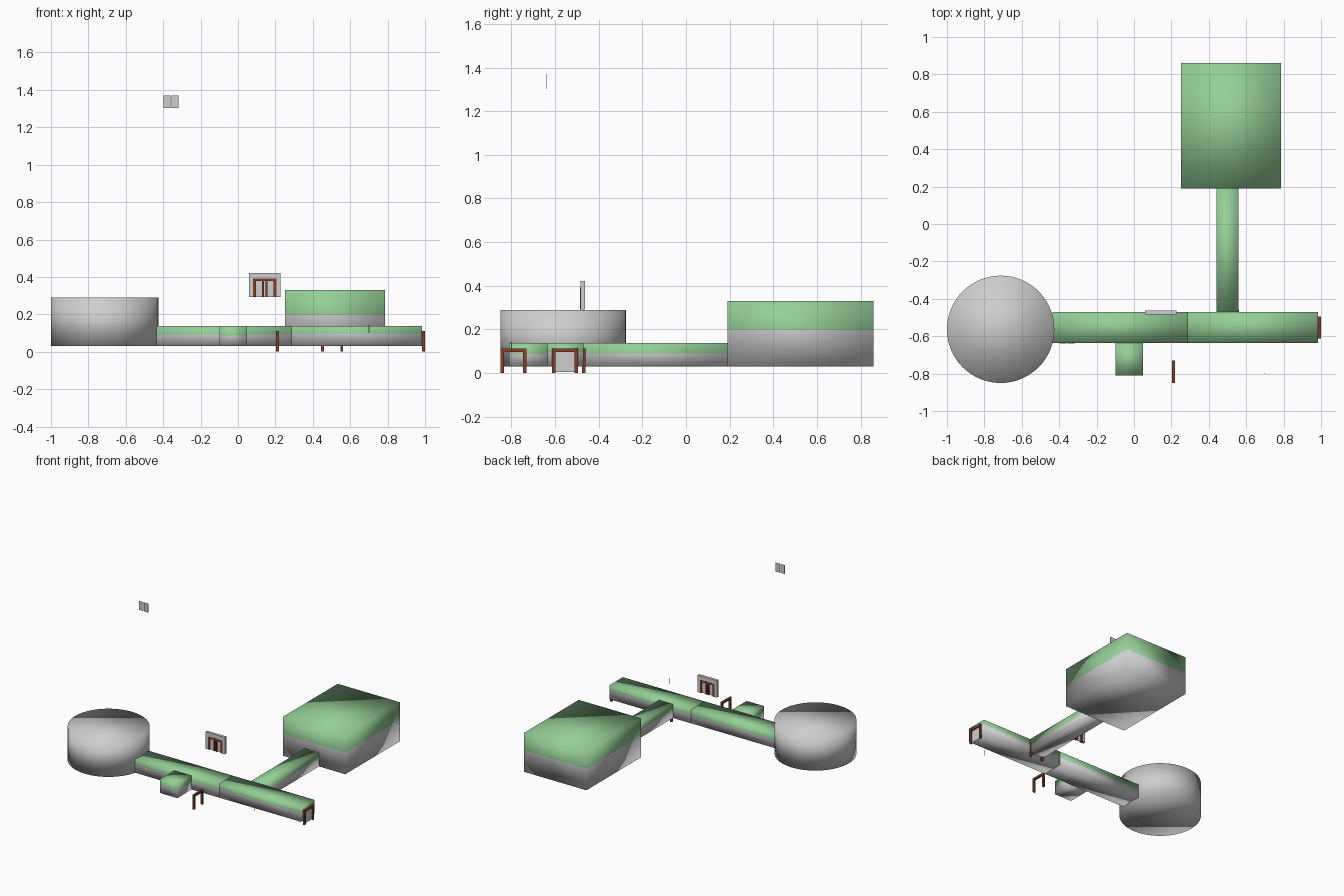
import bpy, bmesh, math
from mathutils import Vector

if "Cube" in bpy.data.objects:
    bpy.data.objects.remove(bpy.data.objects["Cube"])


def material(name, col):
    m = bpy.data.materials.new(name)
    m.diffuse_color = (*col, 1)
    m.use_nodes = True
    m.node_tree.nodes["Principled BSDF"].inputs["Base Color"].default_value = m.diffuse_color
    return m


GREY = material("plain grey", (0.62, 0.62, 0.62))
GREEN = material("pale green", (0.30, 0.62, 0.31))
BROWN = material("red brown wood", (0.24, 0.05, 0.018))


def finish(name, bm, mats, smooth=False):
    bmesh.ops.recalc_face_normals(bm, faces=bm.faces)
    me = bpy.data.meshes.new(name)
    for f in bm.faces:
        f.smooth = smooth
    bm.to_mesh(me)
    bm.free()
    for m in mats:
        me.materials.append(m)
    ob = bpy.data.objects.new(name, me)
    bpy.context.collection.objects.link(ob)
    return ob


def add_box(bm, lo, hi, mat=0):
    r = bmesh.ops.create_cube(bm, size=1)
    for v in r["verts"]:
        v.co = Vector([lo[i] + (v.co[i] + 0.5) * (hi[i] - lo[i]) for i in range(3)])
        for f in v.link_faces:
            f.material_index = mat


# Room shell: grey lower walls, green upper walls and ceiling
def room(name, x0, x1, y0, y1, z0, z1, split):
    bm = bmesh.new()
    add_box(bm, (x0, y0, z0), (x1, y1, z1))
    bmesh.ops.bisect_plane(bm, geom=bm.verts[:] + bm.edges[:] + bm.faces[:],
                           plane_co=(0, 0, split), plane_no=(0, 0, 1))
    for f in bm.faces:
        f.material_index = int(f.calc_center_median().z > split)
    finish(name, bm, [GREY, GREEN], True)


room("corridor_left", -0.435, 0.285, -0.635, -0.47, 0.03, 0.137, 0.092)
room("corridor_right", 0.285, 0.985, -0.635, -0.47, 0.03, 0.137, 0.097)
room("side_corridor", 0.44, 0.56, -0.47, 0.19, 0.03, 0.137, 0.09)
room("large_room", 0.25, 0.785, 0.19, 0.86, 0.03, 0.33, 0.197)
room("alcove", -0.10, 0.048, -0.81, -0.635, 0.03, 0.137, 0.088)

# Round room
bm = bmesh.new()
bmesh.ops.create_cone(bm, cap_ends=True, segments=64, radius1=0.287,
                      radius2=0.287, depth=0.26)
bmesh.ops.translate(bm, verts=bm.verts, vec=(-0.713, -0.563, 0.16))
finish("round_room", bm, [GREY], True)


# Door frames: two posts and a lintel, across x or y
def door_frame(name, cx, cy, axis, half=0.059, h=0.112, t=0.015):
    bm = bmesh.new()
    for a, b, z0, z1 in ((-half, -half + t, 0, h - t), (half - t, half, 0, h - t),
                         (-half, half, h - t, h)):
        if axis == "y":
            add_box(bm, (cx - t / 2, cy + a, z0), (cx + t / 2, cy + b, z1))
        else:
            add_box(bm, (cx + a, cy - t / 2, z0), (cx + b, cy + t / 2, z1))
    finish(name, bm, [BROWN])


door_frame("loose_door_frame", 0.211, -0.79, "y")
door_frame("end_door_frame", 0.991, -0.554, "y")
door_frame("side_door_frame", 0.503, -0.468, "x")

# Door leaf at the corridor end
bm = bmesh.new()
add_box(bm, (0.985, -0.60, 0.004), (0.989, -0.508, 0.098))
finish("end_door_leaf", bm, [GREY])

# Free-standing double doorway: grey surround, brown frame and leaves
bm = bmesh.new()
X, Y0, Y1 = 0.143, -0.484, -0.463
for a, b, z0, z1 in ((-0.083, -0.062, 0.292, 0.392), (0.062, 0.083, 0.292, 0.392),
                     (-0.083, 0.083, 0.392, 0.422)):
    add_box(bm, (X + a, Y0, z0), (X + b, Y1, z1))
add_box(bm, (X - 0.062, Y0 + 0.008, 0.292), (X + 0.062, Y1 - 0.008, 0.392))
finish("doorway_surround", bm, [GREY])
bm = bmesh.new()
for a, b, z0, z1 in ((-0.062, -0.048, 0.292, 0.392), (0.048, 0.062, 0.292, 0.392),
                     (-0.048, 0.048, 0.377, 0.392), (-0.014, -0.003, 0.292, 0.377),
                     (0.003, 0.014, 0.292, 0.377)):
    add_box(bm, (X + a, Y0 - 0.001, z0), (X + b, Y1 + 0.001, z1))
finish("doorway_frame", bm, [BROWN])

# Pair of thin floating panels
for side, x0, x1 in (("left", -0.397, -0.361), ("right", -0.355, -0.319)):
    bm = bmesh.new()
    add_box(bm, (x0, -0.641, 1.302), (x1, -0.639, 1.37))
    finish("floating_panel_" + side, bm, [GREY])

# Tiny upright rod
bm = bmesh.new()
add_box(bm, (0.698, -0.802, 0.10), (0.702, -0.798, 0.142))
finish("small_rod", bm, [GREY])
